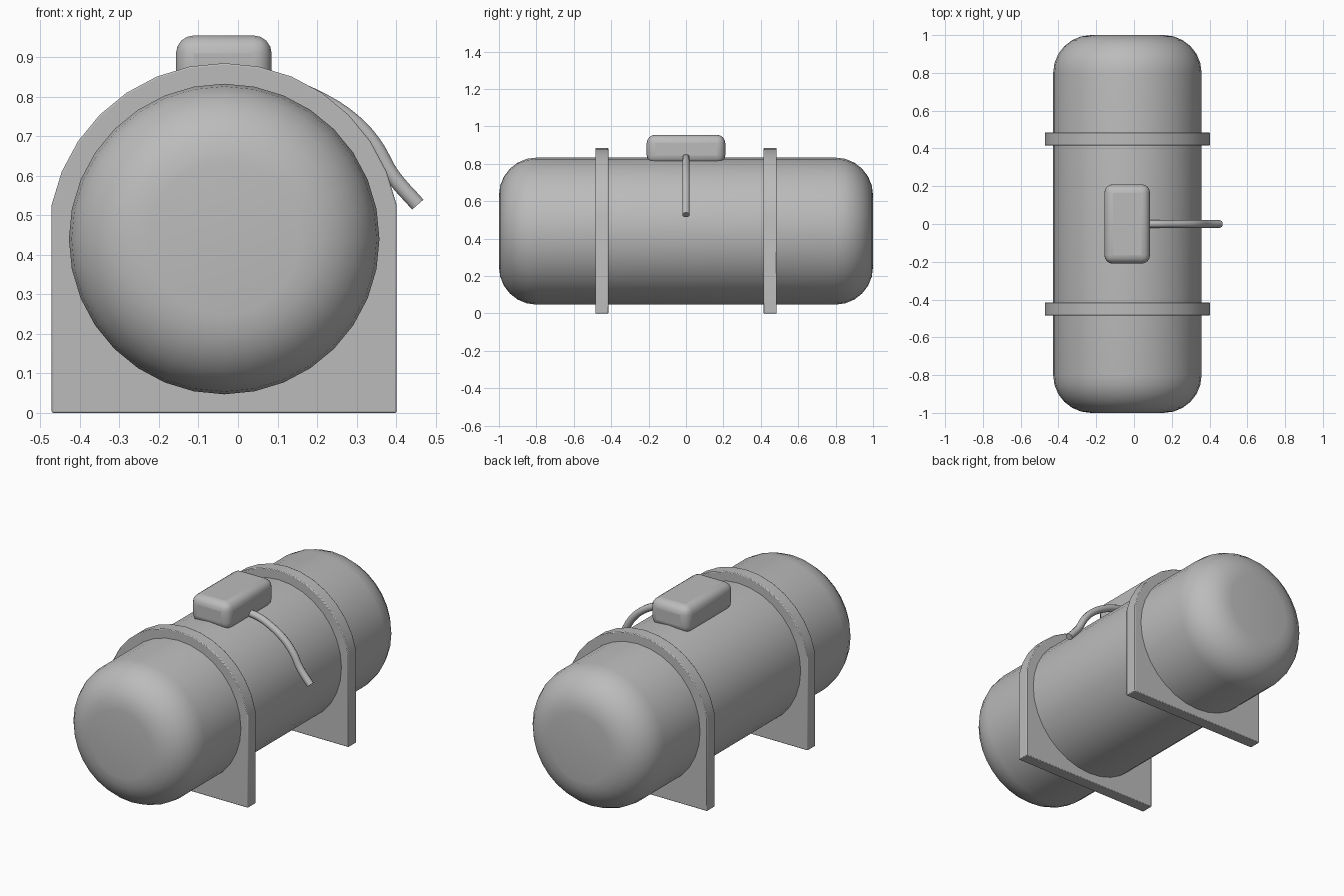
import bpy, bmesh
from math import radians, sin, cos, pi
from mathutils import Matrix, Vector

cube = bpy.data.objects.get("Cube")
if cube:
    bpy.data.objects.remove(cube, do_unlink=True)

CX, CZ = -0.035, 0.44      # tank axis
TANK_R, BAND_R = 0.393, 0.445
SIDES = 32

grey = bpy.data.materials.new("plain grey")
grey.use_nodes = True
grey.diffuse_color = (0.5, 0.5, 0.5, 1)
grey.node_tree.nodes["Principled BSDF"].inputs["Base Color"].default_value = grey.diffuse_color


def finish(obj, angle=40):
    """Shared material and smooth shading."""
    obj.data.materials.clear()
    obj.data.materials.append(grey)
    bpy.ops.object.select_all(action="DESELECT")
    obj.select_set(True)
    bpy.context.view_layer.objects.active = obj
    bpy.ops.object.shade_smooth_by_angle(angle=radians(angle))
    return obj


def mesh_object(name, bm):
    bmesh.ops.recalc_face_normals(bm, faces=bm.faces)
    mesh = bpy.data.meshes.new(name)
    bm.to_mesh(mesh)
    bm.free()
    obj = bpy.data.objects.new(name, mesh)
    bpy.context.collection.objects.link(obj)
    return obj


def bevel(obj, width, segments):
    mod = obj.modifiers.new("rounding", "BEVEL")
    mod.width, mod.segments = width, segments
    mod.limit_method, mod.angle_limit = "ANGLE", radians(40)


# Tank: cylinder lying along y with rounded ends
bm = bmesh.new()
bmesh.ops.create_cone(bm, cap_ends=True, segments=SIDES, radius1=TANK_R,
                      radius2=TANK_R, depth=2,
                      matrix=Matrix.Translation((CX, 0, CZ)) @ Matrix.Rotation(pi / 2, 4, "X"))
rims = [e for e in bm.edges if abs(e.verts[0].co.y - e.verts[1].co.y) < 0.01]
bmesh.ops.bevel(bm, geom=rims, offset=0.2, segments=6, profile=0.5, affect="EDGES")
finish(mesh_object("tank", bm))

# Saddles: arched plates with a square foot
arc = [pi * 2 * i / SIDES for i in range(1, SIDES // 2)]
outline = [(CX + BAND_R * cos(a), CZ + BAND_R * sin(a)) for a in arc]
outline += [(outline[-1][0], 0), (outline[0][0], 0)]
for name, y in (("front_saddle", -0.45), ("back_saddle", 0.45)):
    bm = bmesh.new()
    face = bm.faces.new([bm.verts.new((x, y - 0.035, z)) for x, z in outline])
    ext = bmesh.ops.extrude_face_region(bm, geom=[face])
    moved = [v for v in ext["geom"] if isinstance(v, bmesh.types.BMVert)]
    bmesh.ops.translate(bm, vec=(0, 0.07, 0), verts=moved)
    saddle = mesh_object(name, bm)
    bevel(saddle, 0.004, 2)
    finish(saddle)

# Valve cover box on top
bm = bmesh.new()
bmesh.ops.create_cube(bm, size=1, matrix=Matrix.LocRotScale(
    Vector((-0.036, 0, 0.8775)), None, Vector((0.242, 0.42, 0.155))))
cover = mesh_object("valve_cover", bm)
bevel(cover, 0.045, 4)
finish(cover)

# Hose bending from the cover down over the tank's left side
path = [(0.05, 0.832), (0.12, 0.827), (0.2, 0.797), (0.29, 0.74),
        (0.345, 0.68), (0.39, 0.602), (0.455, 0.527)]
curve = bpy.data.curves.new("hose", "CURVE")
curve.dimensions = "3D"
curve.bevel_depth, curve.bevel_resolution = 0.02, 3
curve.resolution_u, curve.use_fill_caps = 4, True
spline = curve.splines.new("BEZIER")
spline.bezier_points.add(len(path) - 1)
for point, (x, z) in zip(spline.bezier_points, path):
    point.co = (x, 0, z)
    point.handle_left_type = point.handle_right_type = "AUTO"
hose = bpy.data.objects.new("hose", curve)
bpy.context.collection.objects.link(hose)
bpy.ops.object.select_all(action="DESELECT")
hose.select_set(True)
bpy.context.view_layer.objects.active = hose
bpy.ops.object.convert(target="MESH")
finish(bpy.context.object)
